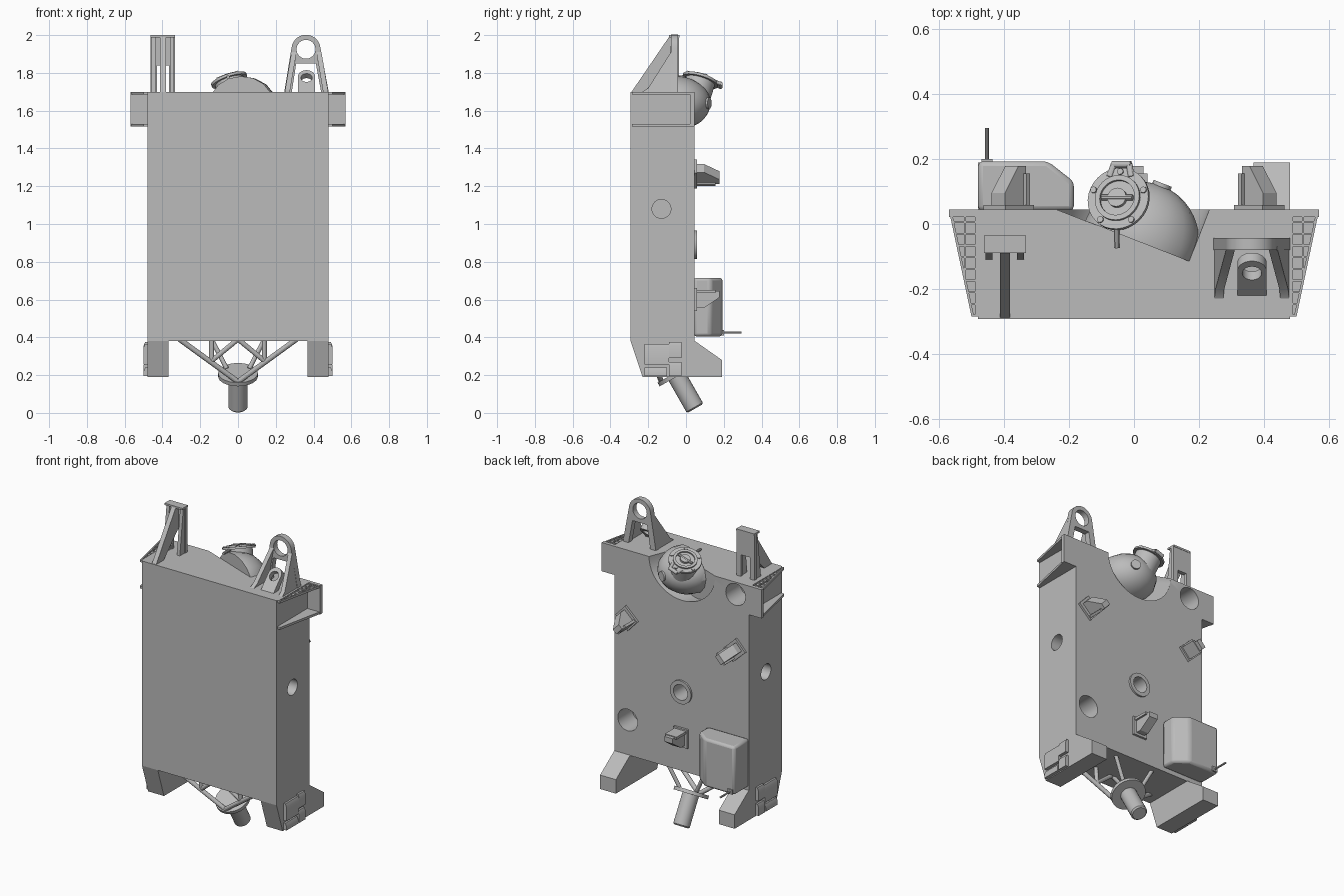
import bpy, bmesh, math
from mathutils import Vector, Matrix

if "Cube" in bpy.data.objects:
    bpy.data.objects.remove(bpy.data.objects["Cube"])

grey = bpy.data.materials.new("plain_grey")
grey.use_nodes = True
GREY = (0.5, 0.5, 0.5, 1)
grey.diffuse_color = GREY
grey.node_tree.nodes["Principled BSDF"].inputs["Base Color"].default_value = GREY
parts = []


def finish(name, bm):
    bmesh.ops.recalc_face_normals(bm, faces=bm.faces)
    me = bpy.data.meshes.new(name)
    bm.to_mesh(me)
    bm.free()
    me.materials.append(grey)
    ob = bpy.data.objects.new(name, me)
    bpy.context.collection.objects.link(ob)
    parts.append(ob)
    return ob


def prism(name, pts, axis, a, b, shear=None):
    """Extrude a 2D outline along an axis from a to b."""
    place = {"x": lambda p, t: (t, p[0], p[1]), "y": lambda p, t: (p[0], t, p[1]),
             "z": lambda p, t: (p[0], p[1], t)}[axis]
    bm = bmesh.new()
    f = bm.faces.new([bm.verts.new(place(p, a)) for p in pts])
    out = bmesh.ops.extrude_face_region(bm, geom=[f])
    move = Vector(place((0, 0), b - a))
    for v in out["geom"]:
        if isinstance(v, bmesh.types.BMVert):
            v.co += move
    if shear:
        for v in bm.verts:
            v.co.x += (v.co.z - 1.7) * shear
    return finish(name, bm)


def box(name, x0, x1, y0, y1, z0, z1):
    return prism(name, [(x0, y0), (x1, y0), (x1, y1), (x0, y1)], "z", z0, z1)


def tube(name, p, q, r, sides=24, r2=None):
    p, q = Vector(p), Vector(q)
    bm = bmesh.new()
    bmesh.ops.create_cone(bm, cap_ends=True, segments=sides, radius1=r,
                          radius2=r if r2 is None else r2, depth=(q - p).length)
    turn = Vector((0, 0, 1)).rotation_difference(q - p).to_matrix().to_4x4()
    bm.transform(Matrix.Translation((p + q) / 2) @ turn)
    return finish(name, bm)


def cut(ob, *cutters):
    for c in cutters:
        m = ob.modifiers.new("cut", "BOOLEAN")
        m.operation, m.solver, m.object = "DIFFERENCE", "EXACT", c
        bpy.context.view_layer.objects.active = ob
        bpy.ops.object.modifier_apply(modifier=m.name)
        parts.remove(c)
        bpy.data.objects.remove(c)


def bevel(ob, width, segments=2):
    m = ob.modifiers.new("round", "BEVEL")
    m.width, m.segments = width, segments


def arc(cx, cz, r, a0, a1, n=14):
    return [(cx + r * math.cos(math.radians(a0 + (a1 - a0) * i / n)),
             cz + r * math.sin(math.radians(a0 + (a1 - a0) * i / n))) for i in range(n + 1)]


# Main slab with a slanted round niche, back sockets and side sockets
body = box("main_body", -.48, .48, -.293, .045, .38, 1.70)
n = Vector((.364, .931, 0))
niche = Vector((-.035, -.035, 1.70))
cut(body, tube("niche_cutter", niche, niche + n * .5, .22, 48))
for x, z in ((-.385, 1.62), (.385, .605)):
    cut(body, tube("socket_cutter", (x, -.10, z), (x, .1, z), .07, 32))
for s in (1, -1):
    cut(body, tube("side_cutter", (s * .38, -.13, 1.08), (s * .6, -.13, 1.08), .05, 32))

# Centre port ring
ring = tube("port_ring", (0, .04, .89), (0, .057, .89), .075, 32)
cut(ring, tube("port_cutter", (0, 0, .89), (0, .1, .89), .05, 32))
cut(body, tube("port_cutter", (0, -.08, .89), (0, .1, .89), .05, 32))

# Upper side wings: back plate, floor plate and grating on top
for s, side in ((1, "left"), (-1, "right")):
    def edge(y):
        return .5 + .07 * (y + .285) / .33
    wing = [(s * .478, -.285), (s * .5, -.285), (s * .57, .045), (s * .478, .045)]
    prism(side + "_wing_floor", wing, "z", 1.515, 1.53)
    prism(side + "_wing_deck", wing, "z", 1.685, 1.692)
    box(side + "_wing_back", *sorted((s * .478, s * .57)), .022, .045, 1.515, 1.70)
    prism(side + "_grate_rim", [(s * .492, -.285), (s * .5, -.285), (s * .57, .045),
                                (s * .562, .045)], "z", 1.69, 1.70)
    box(side + "_grate_inner", *sorted((s * .478, s * .49)), -.285, .045, 1.69, 1.70)
    box(side + "_grate_middle", *sorted((s * .517, s * .523)), -.17, .045, 1.69, 1.70)
    for i in range(10):
        y = -.285 + i * .036
        box(side + "_grate_bar", *sorted((s * .48, s * (edge(y) - .003))), y, y + .006, 1.69, 1.70)

# Feet with raised side panels
for s, side in ((1, "left"), (-1, "right")):
    prism(side + "_foot", [(-.293, .38), (-.23, .19), (.19, .19), (.19, .28), (.045, .382)],
          "x", s * .367, s * .48)
    for y0, y1, z0, z1 in ((-.22, -.09, .255, .365), (-.09, -.025, .29, .375),
                           (-.22, -.10, .195, .24), (-.09, -.025, .195, .27)):
        prism(side + "_foot_panel", [(s * .475, z0), (s * .5, z0), (s * .5, z1 - .02),
                                     (s * .492, z1), (s * .475, z1)], "y", y0, y1)

# Lower nozzle and its strut frame
top, tip = Vector((0, -.055, .205)), Vector((0, .045, .03))
d = (tip - top).normalized()
tube("nozzle", top, tip, .05)
tube("nozzle_tip", tip, tip + d * .008, .05, 24, .042)
tube("nozzle_flange", top - d * .008, top + d * .014, .105, 32)
for s in (1, -1):
    low = (0, -.13, .165)
    tube("outer_strut", (s * .31, -.22, .39), low, .014, 12)
    tube("upright_strut", (s * .14, -.18, .39), (s * .14, -.17, .27), .013, 12)
    tube("inner_strut", (0, -.2, .39), (s * .14, -.17, .275), .013, 12)
    tube("rear_strut", (s * .14, 0, .39), (s * .06, -.02, .235), .012, 12)

# Tall ring lug with gussets and a tilted small eye
lug = prism("ring_lug", [(.245, 1.7)] + arc(.36, 1.925, .077, 175, 5) +
            [(.48, 1.7), (.44, 1.7), (.412, 1.85), (.308, 1.85), (.285, 1.7)], "y", -.08, -.043)
cut(lug, tube("lug_cutter", (.36, -.2, 1.925), (.36, .1, 1.925), .05, 32))
for s in (1, -1):
    prism("ring_lug_gusset", [(-.07, 1.7), (-.23, 1.7), (-.2, 1.72), (-.08, 1.91), (-.07, 1.91)],
          "x", .3625 + s * .115, .3625 + s * .088, -s * .17)
eye = prism("small_eye", [(.318, 0)] + arc(.363, .125, .045, 180, 0) + [(.408, 0)],
            "y", 0, .035)
cut(eye, tube("eye_cutter", (.363, -.1, .115), (.363, .1, .115), .03, 24))
eye.data.transform(Matrix.Translation((0, -.23, 1.69)) @ Matrix.Rotation(math.radians(-43), 4, "X"))

# Flat lug with flanges, posts and a sloping rib
box("flat_lug_head", -.462, -.333, -.06, -.037, 1.84, 2.0)
box("flat_lug_cap", -.462, -.333, -.09, -.035, 1.988, 2.0)
for x in (-.462, -.365):
    box("flat_lug_post", x, x + .032, -.06, -.037, 1.695, 1.85)
    prism("flat_lug_flange", [(-.11, 1.7), (-.055, 1.7), (-.055, 1.99), (-.075, 1.99)],
          "x", x + .005, x + .027)
prism("flat_lug_rib", [(-.288, 1.7), (-.21, 1.7), (-.05, 1.86), (-.05, 1.99), (-.09, 1.99)],
      "x", -.412, -.382)

# Half dome set in the niche, divided by raised seams
bm = bmesh.new()
bmesh.ops.create_uvsphere(bm, u_segments=16, v_segments=20, radius=.18)
bm.transform(Vector((0, 0, 1)).rotation_difference(n).to_matrix().to_4x4())
bm.transform(Matrix.Translation((.02, -.05, 1.64)) @ Matrix.Diagonal((1, 1, .79, 1)))
cutout = bmesh.ops.bisect_plane(bm, geom=bm.verts[:] + bm.edges[:] + bm.faces[:],
                                plane_co=niche, plane_no=n, clear_inner=True)
bmesh.ops.holes_fill(bm, edges=[e for e in bm.edges if e.is_boundary])
finish("half_dome", bm)
hub = Vector((.02, -.05, 1.64)) + n * .17
tube("dome_hub", hub, hub + n * .018, .03, 16)

# Bolted hatch on the dome
c, up = Vector((-.045, .075, 1.755)), Vector((-.3, .28, .9)).normalized()
side = up.cross(Vector((0, 1, 0))).normalized()
fwd = side.cross(up)
tube("hatch_neck", c - up * .1, c, .08, 24)
tube("hatch_disc", c, c + up * .014, .098, 32)
rim = tube("hatch_rim", c + up * .01, c + up * .024, .072, 32)
cut(rim, tube("rim_cutter", c, c + up * .1, .056, 32))
tube("hatch_hub", c, c + up * .028, .03, 20)
for i in range(5):
    a = math.radians(18 + 72 * i)
    b = c + (side * math.cos(a) + fwd * math.sin(a)) * .085
    tube("hatch_bolt", b, b + up * .02, .01, 10)
tube("hatch_lever", c + up * .022 - side * .05, c + up * .022 + side * .05, .009, 10)
h = c + up * .01
for s in (-1, 1):
    tube("hatch_handle_leg", h + fwd * .07 + side * s * .035, h + fwd * .11 + side * s * .025, .01, 12)
tube("hatch_handle_bar", h + fwd * .11 - side * .03, h + fwd * .11 + side * .03, .011, 12)
tube("hatch_latch", c - fwd * .085, c - fwd * .15 - up * .02, .009, 10)

# Three wall mounts aimed at the centre port
for x, z, turn in ((0, .60, 0), (.385, 1.265, -133), (-.385, 1.265, 133)):
    place = Matrix.Translation((x, .045, z)) @ Matrix.Rotation(math.radians(turn), 4, "Y")
    for ob in (box("mount_plate", -.05, .05, -.005, .014, -.06, .06),
               prism("mount_arm", [(0, -.045), (.05, -.045), (.133, .012), (.133, .045), (0, .045)],
                     "x", -.03, .03),
               box("mount_ledge", -.042, .042, 0, .11, .034, .05)):
        ob.data.transform(place)

# Equipment box with a chamfered inner corner and a rod
case = prism("equipment_box", [(-.48, .04), (-.185, .04), (-.185, .13), (-.265, .193), (-.48, .193)],
             "z", .405, .715)
bevel(case, .015)
box("rod_base", -.47, -.435, .19, .2, .41, .44)
tube("rod", (-.452, .19, .425), (-.452, .295, .425), .006, 10)

# Smooth round parts, keep hard edges
bpy.ops.object.select_all(action="DESELECT")
for ob in parts:
    ob.select_set(True)
bpy.context.view_layer.objects.active = body
bpy.ops.object.shade_smooth_by_angle(angle=math.radians(28))
